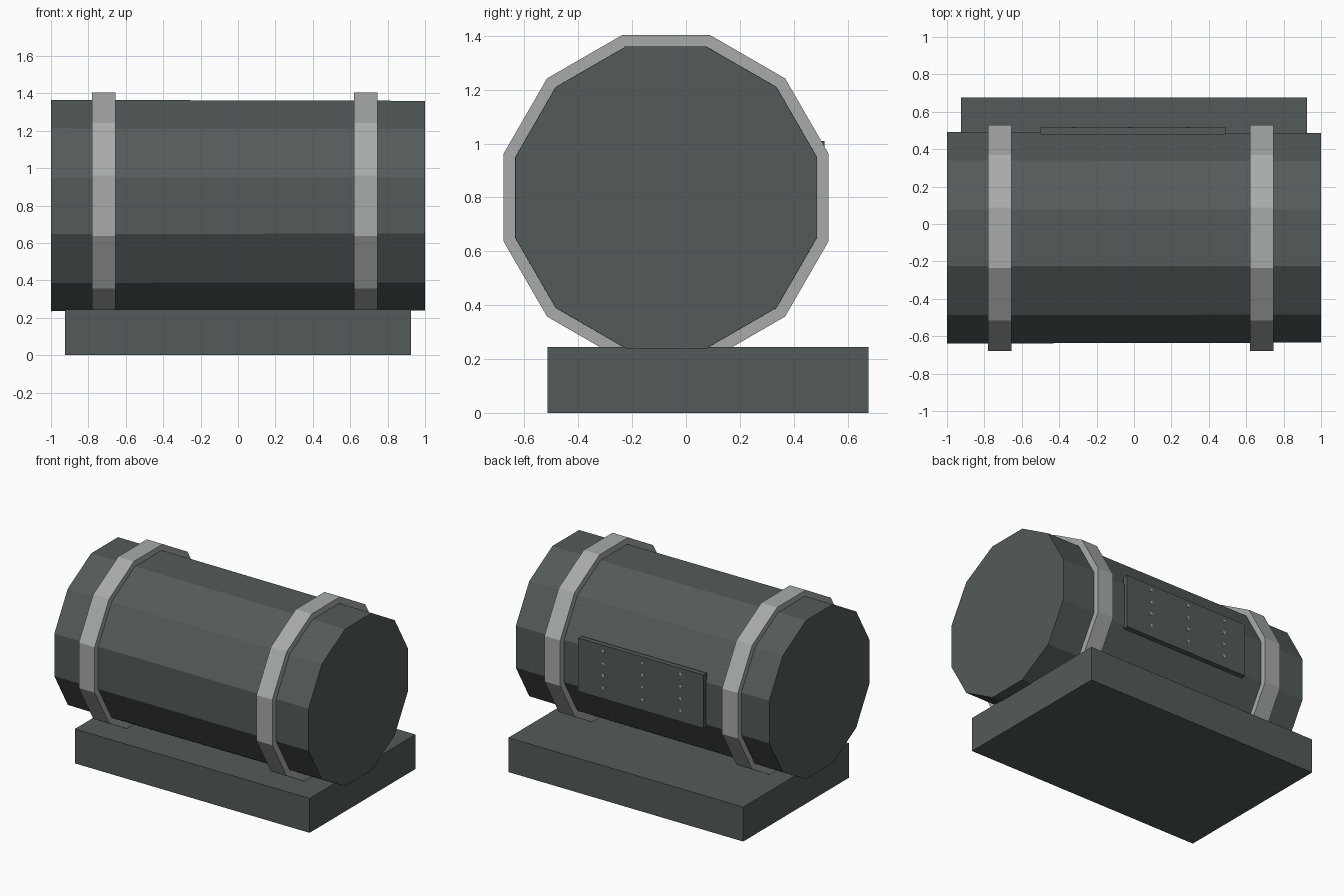
import bpy, bmesh, math
from mathutils import Matrix, Vector

cube = bpy.data.objects.get("Cube")
if cube:
    bpy.data.objects.remove(cube, do_unlink=True)

AXIS_Y, AXIS_Z = -0.074, 0.80
SIDES = 12


def material(name, rgb):
    m = bpy.data.materials.new(name)
    m.use_nodes = True
    m.diffuse_color = (*rgb, 1)
    bsdf = m.node_tree.nodes["Principled BSDF"]
    bsdf.inputs["Base Color"].default_value = (*rgb, 1)
    bsdf.inputs["Roughness"].default_value = 0.8
    return m


dark = material("dark grey green", (0.086, 0.104, 0.101))
light = material("light grey metal", (0.385, 0.406, 0.401))


def finish(name, bm, mat):
    mesh = bpy.data.meshes.new(name)
    bmesh.ops.recalc_face_normals(bm, faces=bm.faces)
    bm.to_mesh(mesh)
    bm.free()
    mesh.materials.append(mat)
    obj = bpy.data.objects.new(name, mesh)
    bpy.context.collection.objects.link(obj)
    return obj


def box(name, low, high, mat):
    bm = bmesh.new()
    low, high = Vector(low), Vector(high)
    bmesh.ops.create_cube(bm, size=1, matrix=Matrix.Translation((low + high) / 2)
                          @ Matrix.Diagonal((*(high - low), 1)))
    return finish(name, bm, mat)


def drum(name, x0, x1, apothem0, apothem1, mat, caps=True):
    """Twelve-sided tube along x with flats at top, bottom, front and back."""
    k = 1 / math.cos(math.pi / SIDES)
    bm = bmesh.new()
    bmesh.ops.create_cone(
        bm, cap_ends=caps, segments=SIDES, radius1=apothem0 * k, radius2=apothem1 * k,
        depth=x1 - x0,
        matrix=Matrix.Translation(((x0 + x1) / 2, AXIS_Y, AXIS_Z))
        @ Matrix.Rotation(math.pi / 2, 4, "Y")
        @ Matrix.Rotation(math.pi / SIDES, 4, "Z"))
    return finish(name, bm, mat)


# Base block and tank
box("base", (-0.925, -0.515, 0), (0.925, 0.677, 0.245), dark)
drum("tank", -1, 1, 0.565, 0.56, dark)

# Straps around the tank
for name, x0 in (("right_strap", -0.78), ("left_strap", 0.62)):
    strap = drum(name, x0, x0 + 0.125, 0.604, 0.604, light, caps=False)
    wall = strap.modifiers.new("wall", "SOLIDIFY")
    wall.thickness = 0.05
    wall.offset = -1
    wall.use_even_offset = True

# Panel on the back with a grid of small rivets
box("back_panel", (-0.5, 0.478, 0.63), (0.49, 0.515, 1.01), dark)
bm = bmesh.new()
for x in (-0.32, -0.02, 0.29):
    for row in range(4):
        bmesh.ops.create_cone(
            bm, cap_ends=True, segments=8, radius1=0.011, radius2=0.011, depth=0.008,
            matrix=Matrix.Translation((x, 0.515, 0.71 + row * 0.087))
            @ Matrix.Rotation(math.pi / 2, 4, "X"))
finish("panel_rivets", bm, light)
